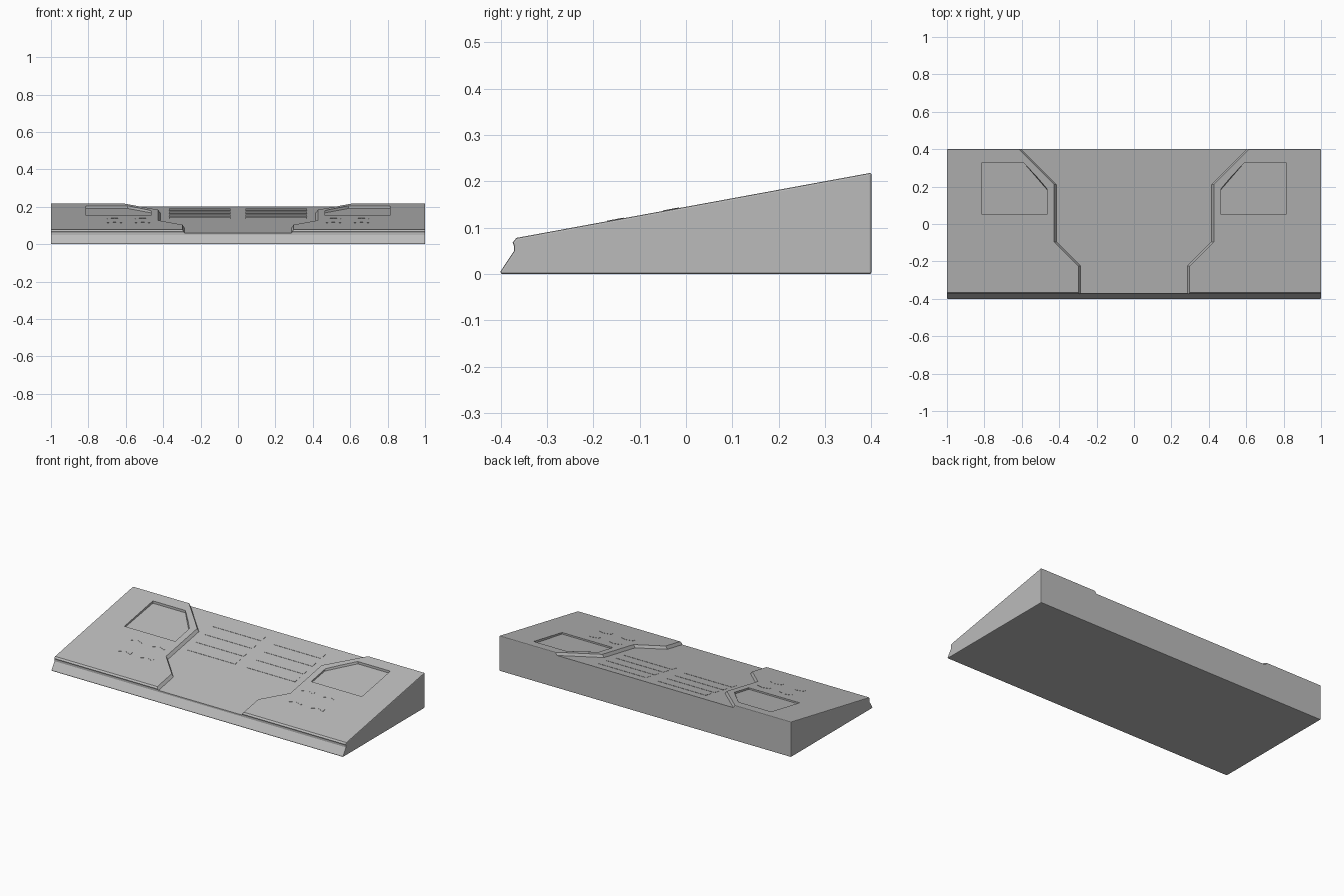
import bpy, bmesh, math

cube = bpy.data.objects.get("Cube")
if cube:
    bpy.data.objects.remove(cube)

grey = bpy.data.materials.new("plain grey")
grey.use_nodes = True
grey.diffuse_color = (0.5, 0.5, 0.5, 1)
grey.node_tree.nodes["Principled BSDF"].inputs["Base Color"].default_value = (0.5, 0.5, 0.5, 1)

STEP = 0.017


def top(y):
    return 0.145 + 0.184 * y


def floor(y):
    return top(y) - STEP


def loft(name, low, high):
    """Closed solid between two matching rings of points."""
    bm = bmesh.new()
    a = [bm.verts.new(p) for p in low]
    b = [bm.verts.new(p) for p in high]
    bm.faces.new(a)
    bm.faces.new(b)
    for i in range(len(a)):
        j = (i + 1) % len(a)
        bm.faces.new((a[i], a[j], b[j], b[i]))
    bm.normal_update()
    bmesh.ops.recalc_face_normals(bm, faces=bm.faces)
    if bm.calc_volume(signed=True) < 0:
        bmesh.ops.reverse_faces(bm, faces=bm.faces)
    mesh = bpy.data.meshes.new(name)
    bm.to_mesh(mesh)
    bm.free()
    ob = bpy.data.objects.new(name, mesh)
    mesh.materials.append(grey)
    bpy.context.collection.objects.link(ob)
    return ob


def plate(name, outline, base, thick=0.0015):
    """Thin plate following the sloped surface."""
    return loft(name, [(x, y, base(y) - 0.004) for x, y in outline],
                [(x, y, base(y) + thick) for x, y in outline])


def cut(body, cutter):
    mod = body.modifiers.new(cutter.name, "BOOLEAN")
    mod.operation = "DIFFERENCE"
    mod.solver = "EXACT"
    mod.object = cutter
    cutter.hide_render = True


# Wedge body with a lipped front edge
profile = [(-0.4, 0), (-0.4, 0.006), (-0.371, 0.05), (-0.371, 0.06),
           (-0.374, 0.068), (-0.366, 0.078), (0.4, top(0.4)), (0.4, 0)]
body = loft("wedge_body", [(-1, y, z) for y, z in profile], [(1, y, z) for y, z in profile])
bevel = body.modifiers.new("soft_edges", "BEVEL")
bevel.width = 0.004
bevel.segments = 2
bevel.limit_method = "ANGLE"
bevel.angle_limit = math.radians(60)

# Stepped central channel with sloping walls
side = [(0.285, -0.5), (0.285, -0.225), (0.415, -0.095), (0.415, 0.21), (0.7, 0.495)]
ring = side + [(-x, y) for x, y in reversed(side)]
channel = loft("channel_cutter", [(x, y, floor(y)) for x, y in ring],
               [(x + math.copysign(0.04, x), y, floor(y) + 0.06) for x, y in ring])
cut(body, channel)

# Shallow clipped-corner pocket on each side
pocket = [(0.48, 0.065), (0.8, 0.065), (0.8, 0.315), (0.605, 0.315), (0.48, 0.19)]
cx, cy = 0.64, 0.19


def pocket_ring(sign, grow, height):
    return [(sign * (x + math.copysign(grow, x - cx)),
             y + (math.copysign(grow, y - cy) if abs(y - cy) > 0.01 else grow * 0.4),
             top(y) + height) for x, y in pocket]


for sign, label in ((1, "left"), (-1, "right")):
    cutter = loft(label + "_pocket_cutter", pocket_ring(sign, -0.014, -0.012),
                  pocket_ring(sign, 0.014, 0.012))
    cut(body, cutter)

    # Row of thin slats on the channel floor
    for i in range(4):
        y = 0.03 + i * 0.085
        outline = [(0.04, y), (0.37, y), (0.37, y + 0.05), (0.04, y + 0.05)]
        plate(f"{label}_slat_{i + 1}", [(sign * x, v) for x, v in outline], floor)

    # Small marker plates on the raised side panels
    for i, x in enumerate((0.51, 0.66)):
        for j, y in enumerate((-0.17, -0.05)):
            outline = [(x - 0.04, y), (x, y + 0.015), (x + 0.04, y),
                       (x + 0.04, y + 0.02), (x, y + 0.035), (x - 0.04, y + 0.02)]
            plate(f"{label}_marker_{i + 1}_{j + 1}", [(sign * u, v) for u, v in outline], top)

# Bake the cuts and drop the cutters
bpy.context.view_layer.update()
depsgraph = bpy.context.evaluated_depsgraph_get()
baked = bpy.data.meshes.new_from_object(body.evaluated_get(depsgraph))
body.modifiers.clear()
body.data = baked
for ob in [o for o in bpy.data.objects if o.name.endswith("_cutter")]:
    bpy.data.objects.remove(ob)
